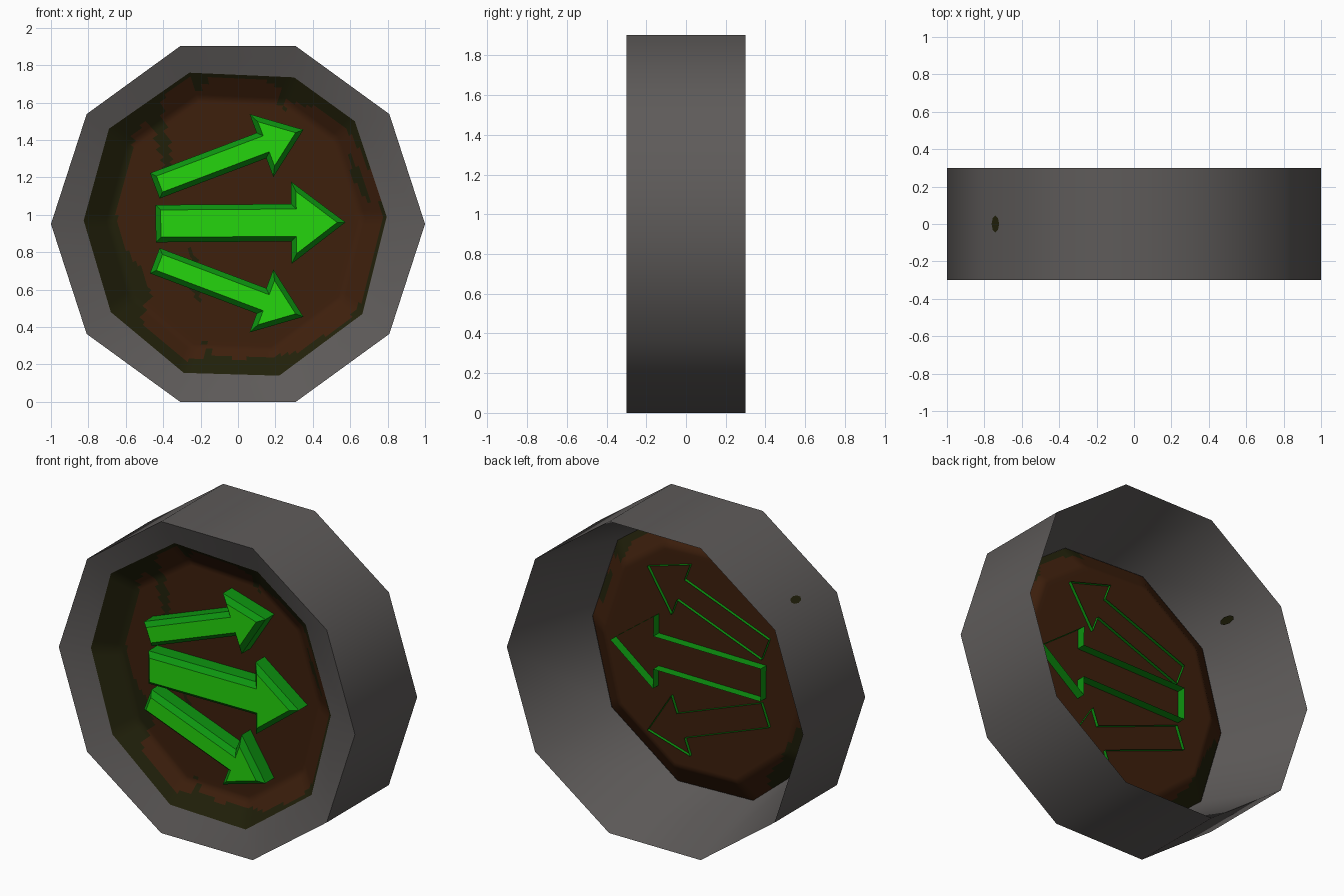
import bpy, bmesh, math
from mathutils import Vector

if "Cube" in bpy.data.objects:
    bpy.data.objects.remove(bpy.data.objects["Cube"])

CZ = 0.951     # height of the ring centre
RIM_Y = -0.24  # where the panel meets the ring


def mat(name, r, g, b):
    m = bpy.data.materials.new(name)
    m.diffuse_color = (r, g, b, 1)
    m.use_nodes = True
    m.node_tree.nodes["Principled BSDF"].inputs["Base Color"].default_value = m.diffuse_color
    return m


GREY = mat("dark grey metal", 0.112, 0.104, 0.101)
BROWN = mat("rust brown", 0.048, 0.0140, 0.0038)
OLIVE = mat("dark olive grime", 0.0150, 0.0145, 0.003)
GREEN = mat("bright green", 0.018, 0.66, 0.004)
DARK_GREEN = mat("deep green", 0.004, 0.30, 0.005)


def finish(name, bm, mats, smooth=False):
    me = bpy.data.meshes.new(name)
    bm.to_mesh(me)
    bm.free()
    for m in mats:
        me.materials.append(m)
    for p in me.polygons:
        p.use_smooth = smooth
    if smooth:
        me.set_sharp_from_angle(angle=math.radians(60))
    ob = bpy.data.objects.new(name, me)
    bpy.context.collection.objects.link(ob)
    return ob


# Ten-sided outlines (x, z): regular outside, slightly hand-cut inside
OUTER = [(math.cos(k * math.pi / 5), CZ + math.sin(k * math.pi / 5)) for k in range(10)]
INNER = [(0.795, 0.99), (0.625, 1.50), (0.30, 1.735), (-0.26, 1.76), (-0.69, 1.46),
         (-0.825, 0.97), (-0.68, 0.48), (-0.29, 0.155), (0.22, 0.14), (0.665, 0.47)]


def bridge(bm, a, b):
    n = len(a)
    return [bm.faces.new((a[i], a[(i + 1) % n], b[(i + 1) % n], b[i])) for i in range(n)]


# Ring: front rim, outer wall and tapering back interior
bm = bmesh.new()
loops = [[bm.verts.new((x, y, z)) for x, z in pts] for pts, y in
         ((INNER, RIM_Y + 0.006), (OUTER, 0.3), (OUTER, -0.3), (INNER, RIM_Y))]
for a, b in zip(loops, loops[1:]):
    bridge(bm, a, b)
finish("ring", bm, [GREY], True)


def inside(x, z, poly):
    hit = False
    for (x0, z0), (x1, z1) in zip(poly, poly[1:] + poly[:1]):
        if (z0 > z) != (z1 > z) and x < (x1 - x0) * (z - z0) / (z1 - z0) + x0:
            hit = not hit
    return hit


def dish(name, offset, front, is_rust):
    """Shallow dish filling the ring; each small face is rust or grime by position."""
    bm = bmesh.new()
    sub = 12
    rim = [Vector(INNER[k]).lerp(Vector(INNER[(k + 1) % 10]), j / sub)
           for k in range(10) for j in range(sub)]
    c = Vector((0, CZ))
    loops = []
    for i in range(41):
        t = 1 - i * 0.024
        s = max(0.0, min(1.0, (1 - t) / 0.17))
        y = RIM_Y + 0.09 * s + offset
        loops.append([bm.verts.new((p.x, y, p.y)) for p in (c.lerp(q, t) for q in rim)])
    for a, b in zip(loops, loops[1:]):
        bridge(bm, a, b)
    bm.faces.new(loops[-1])
    bm.normal_update()
    for f in bm.faces:
        if (f.normal.y < 0) != front:
            f.normal_flip()
        m = f.calc_center_median()
        f.material_index = 0 if is_rust(m.x, m.z) else 1
    finish(name, bm, [BROWN, OLIVE], True)


# Front of the panel: rust area inside a ragged grime border
rust = [(-0.65, 0.98), (-0.62, 1.15), (-0.57, 1.3), (-0.56, 1.42), (-0.5, 1.49), (-0.45, 1.48),
        (-0.43, 1.38), (-0.39, 1.22), (-0.36, 1.24), (-0.36, 1.4), (-0.41, 1.52), (-0.40, 1.65),
        (-0.3, 1.72), (-0.24, 1.72), (-0.23, 1.63), (-0.2, 1.68), (-0.14, 1.73), (0.1, 1.735),
        (0.2, 1.70), (0.24, 1.65), (0.27, 1.6), (0.4, 1.58), (0.55, 1.48), (0.62, 1.41),
        (0.68, 1.28), (0.76, 1.12), (0.77, 0.95), (0.72, 0.76), (0.68, 0.6), (0.62, 0.47),
        (0.5, 0.38), (0.35, 0.28), (0.2, 0.25), (0, 0.23), (-0.12, 0.25), (-0.18, 0.32),
        (-0.2, 0.23), (-0.28, 0.22), (-0.38, 0.3), (-0.5, 0.4), (-0.52, 0.46), (-0.47, 0.56),
        (-0.5, 0.7), (-0.61, 0.82)]
streaks = [[(0.58, 1.36), (0.66, 1.22), (0.73, 1.03), (0.62, 1.17)],
           [(0.2, 1.68), (0.25, 1.64), (0.26, 1.54), (0.22, 1.58)],
           [(-0.26, 0.85), (-0.21, 0.75), (-0.2, 0.52), (-0.25, 0.6)]]
dish("panel_front", 0.0, True,
     lambda x, z: inside(x, z, rust) and not any(inside(x, z, s) for s in streaks))

# Back of the panel: mostly rust with grime near the edge
back_grime = [[(0.15, 1.85), (0.2, 1.69), (0.36, 1.64), (0.5, 1.54), (0.56, 1.42), (0.8, 1.4), (0.7, 1.7)],
              [(0.76, 1.1), (0.66, 1.35), (0.64, 1.3), (0.70, 1.1)],
              [(-0.9, 0.93), (-0.76, 0.9), (-0.62, 0.68), (-0.55, 0.52), (-0.42, 0.36), (-0.4, 0.2), (-0.8, 0.3)]]
dish("panel_back", 0.005, False, lambda x, z: not any(inside(x, z, s) for s in back_grime))


# Small grime spot on the upper left wall, outside and inside
def wall_spot(name, r_of_y, lift):
    bm = bmesh.new()
    vs = []
    for k in range(8):
        a = k * math.pi / 4
        y = 0.045 * math.sin(a)
        r = r_of_y(y) + lift
        p, q = [Vector((r * math.cos(t), r * math.sin(t))) for t in (0.6 * math.pi, 0.8 * math.pi)]
        c = p.lerp(q, 0.86 + 0.04 * math.cos(a))
        vs.append(bm.verts.new((c.x, y, CZ + c.y)))
    bm.faces.new(vs)
    finish(name, bm, [OLIVE])


wall_spot("outer_spot", lambda y: 1.0, 0.003)
wall_spot("inner_spot", lambda y: 0.85 + 0.15 * (y + 0.234) / 0.534, -0.008)


# Arrows: open-backed shells poking through the panel, bevelled front
def inset(pts, d):
    out = []
    n = len(pts)
    for i in range(n):
        p, c, q = pts[i - 1], pts[i], pts[(i + 1) % n]
        e1, e2 = (c - p).normalized(), (q - c).normalized()
        n1, n2 = Vector((-e1.y, e1.x)), Vector((-e2.y, e2.x))
        out.append(c + (n1 + n2) * d / (1 + n1.dot(n2)))
    return out


def arrow(name, tail, tip, shaft_w, head_l, head_w, back_y):
    tail, tip = Vector(tail), Vector(tip)
    d = (tip - tail).normalized()
    s = Vector((-d.y, d.x))
    neck = tip - d * head_l
    a, b = s * shaft_w / 2, s * head_w / 2
    outline = [tail - a, neck - a, neck - b, tip, neck + b, neck + a, tail + a]  # counter-clockwise
    bm = bmesh.new()
    loops = [[bm.verts.new((p.x, y, p.y)) for p in pts] for pts, y in
             ((outline, back_y), (outline, -0.235), (inset(outline, 0.027), -0.265))]
    bridge(bm, loops[0], loops[1])
    bridge(bm, loops[1], loops[2])
    for f in bm.faces:
        f.material_index = 1
    bm.faces.new(loops[2]).material_index = 0
    finish(name, bm, [GREEN, DARK_GREEN])


arrow("middle_arrow", (-0.44, 0.953), (0.575, 0.96), 0.2, 0.29, 0.44, -0.09)
for nm, sg in (("upper_arrow", 1), ("lower_arrow", -1)):
    arrow(nm, (-0.445, 0.955 + sg * 0.2), (0.35, 0.955 + sg * 0.5), 0.145, 0.24, 0.36, -0.125)
